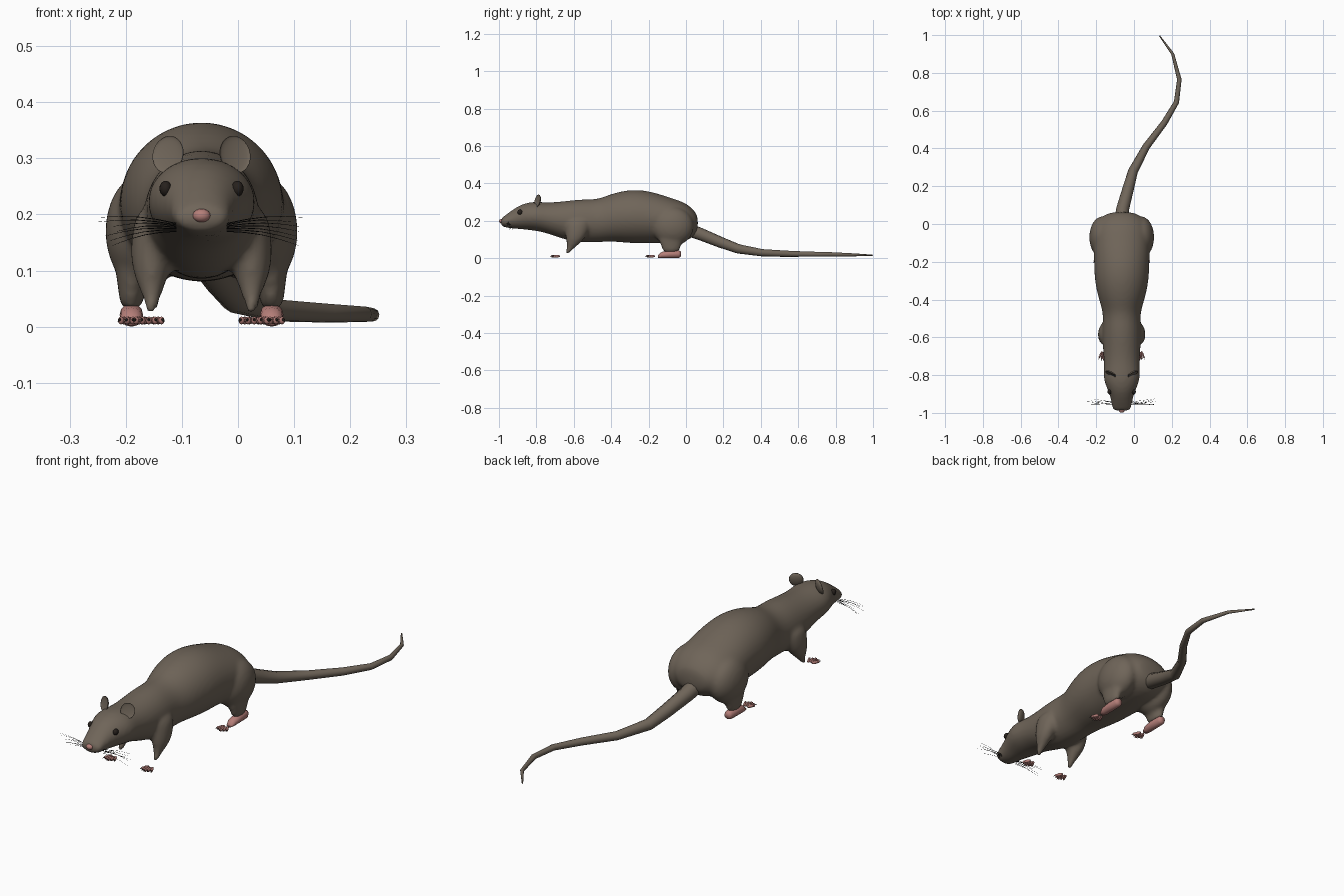
import bpy, bmesh, math, random
from mathutils import Vector, Matrix

MID = -0.065          # the animal's centre line in x
SIDES = ((-1, "right"), (1, "left"))
random.seed(3)

cube = bpy.data.objects.get("Cube")
if cube:
    bpy.data.objects.remove(cube)


def material(name, color):
    m = bpy.data.materials.new(name)
    m.use_nodes = True
    m.diffuse_color = (*color, 1)
    m.node_tree.nodes["Principled BSDF"].inputs["Base Color"].default_value = (*color, 1)
    return m


FUR = material("brown_fur", (0.16, 0.13, 0.1))
PINK = material("pink_skin", (0.46, 0.21, 0.19))
EYE = material("dark_eye", (0.02, 0.015, 0.012))
WHISKER = material("black_whisker", (0.008, 0.008, 0.008))


def finish(name, bm, mat):
    bmesh.ops.recalc_face_normals(bm, faces=bm.faces)
    for f in bm.faces:
        f.smooth = True
    me = bpy.data.meshes.new(name)
    bm.to_mesh(me)
    bm.free()
    me.materials.append(mat)
    ob = bpy.data.objects.new(name, me)
    bpy.context.collection.objects.link(ob)
    return ob


def loft(bm, rings, n=20):
    """Skin elliptical rings given as (centre, half axis u, half axis v)."""
    loops = []
    for c, u, v in rings:
        angles = [math.tau * i / n for i in range(n)]
        loops.append([bm.verts.new(c + u * math.cos(a) + v * math.sin(a)) for a in angles])
    for a, b in zip(loops, loops[1:]):
        for i in range(n):
            j = (i + 1) % n
            bm.faces.new((a[i], a[j], b[j], b[i]))
    bm.faces.new(loops[0])
    bm.faces.new(loops[-1])


def lengthwise(x, rows):
    """Rows of y, bottom, top, half width."""
    return [(Vector((x, y, (lo + hi) / 2)), Vector((w, 0, 0)), Vector((0, 0, (hi - lo) / 2)))
            for y, lo, hi, w in rows]


def upright(side, rows):
    """Rows of x, y, z, half width, half depth."""
    return [(Vector((MID + side * x, y, z)), Vector((w, 0, 0)), Vector((0, d, 0)))
            for x, y, z, w, d in rows]


def ball(bm, loc, size, rot=None, seg=16):
    m = Matrix.Translation(loc) @ (rot or Matrix()) @ Matrix.Diagonal((*size, 1))
    return bmesh.ops.create_uvsphere(bm, u_segments=seg, v_segments=seg // 2 + 2,
                                     radius=1, matrix=m)["verts"]


# Body with head, haunches and legs fused into one skin
bm = bmesh.new()
loft(bm, lengthwise(MID, [
    (-0.99, .175, .21, .035), (-.98, .167, .22, .052), (-.93, .158, .258, .056),
    (-.88, .155, .29, .074), (-.82, .148, .304, .1), (-.76, .138, .3, .094),
    (-.7, .117, .3, .097), (-.62, .09, .31, .103), (-.55, .083, .317, .104),
    (-.47, .083, .315, .098), (-.4, .09, .347, .123), (-.3, .078, .37, .146),
    (-.2, .078, .364, .148), (-.08, .08, .324, .152), (0, .088, .298, .143),
    (.045, .118, .255, .1), (.064, .15, .225, .055)]))
for s, _ in SIDES:
    ball(bm, (MID + s * .102, -.07, .17), (.072, .115, .105))
    loft(bm, upright(s, [
        (.11, -.075, .17, .05, .09), (.122, -.08, .1, .032, .07),
        (.125, -.08, .06, .023, .05), (.125, -.08, .028, .02, .044)]))
    loft(bm, upright(s, [
        (.07, -.575, .22, .045, .07), (.084, -.58, .16, .043, .065),
        (.09, -.592, .1, .036, .05), (.089, -.61, .065, .02, .026),
        (.089, -.63, .036, .012, .013), (.089, -.635, .024, .011, .011)]))
body = finish("body", bm, FUR)
sub = body.modifiers.new("round", 'SUBSURF')
sub.levels = sub.render_levels = 2
rem = body.modifiers.new("fuse", 'REMESH')
rem.mode = 'VOXEL'
rem.voxel_size = 0.009
rem.use_smooth_shade = True
smooth = body.modifiers.new("blend", 'SMOOTH')
smooth.factor = 0.5
smooth.iterations = 6

# Tail: a tapering bent tube lying on the floor
cu = bpy.data.curves.new("tail", 'CURVE')
cu.dimensions = '3D'
cu.bevel_depth = 1
cu.bevel_resolution = 3
cu.use_fill_caps = True
path = [(-.068, .02, .15, .036), (-.06, .08, .128, .034), (-.03, .19, .083, .03),
        (-.005, .28, .05, .026), (.065, .41, .029, .02), (.16, .535, .024, .017),
        (.225, .645, .022, .014), (.24, .765, .021, .012), (.205, .9, .018, .008),
        (.135, .997, .016, .003)]
sp = cu.splines.new('POLY')
sp.points.add(len(path) - 1)
for p, (x, y, z, r) in zip(sp.points, path):
    p.co = (x, y, z, 1)
    p.radius = r
cu.materials.append(FUR)
bpy.context.collection.objects.link(bpy.data.objects.new("tail", cu))

# Nose
bm = bmesh.new()
ball(bm, (MID, -.986, .198), (.016, .013, .012))
finish("nose", bm, PINK)


def paw(name, x, y, spread):
    """Five fanned toes, each with a fleshy root and a small claw."""
    toes, claws = bmesh.new(), bmesh.new()
    for i in range(-2, 3):
        turn = Matrix.Rotation(i * .2, 4, 'Z')
        fwd = turn @ Vector((0, -1, 0))
        root = Vector((x + i * spread, y + abs(i) * .005, .011))
        ball(toes, root, (.0055, .019, .007), turn, 8)
        ball(toes, root + fwd * .014, (.0055, .007, .007), turn, 8)
        tilt = turn @ Matrix.Rotation(math.radians(105), 4, 'X')
        bmesh.ops.create_cone(claws, segments=6, radius1=.003, radius2=0, depth=.012,
                              cap_ends=True,
                              matrix=Matrix.Translation(root + fwd * .024) @ tilt)
    finish(name + "_toes", toes, PINK)
    finish(name + "_claws", claws, EYE)


for s, label in SIDES:
    # Ears: shallow bowls opening forward and outward
    bm = bmesh.new()
    for v in bmesh.ops.create_uvsphere(bm, u_segments=20, v_segments=12, radius=1)["verts"]:
        if v.co.y < 0:
            v.co.y *= -.35
    turn = Matrix.Rotation(s * .5, 4, 'Z') @ Matrix.Rotation(-.22, 4, 'X')
    place = Matrix.Translation((MID + s * .06, -.795, .307)) @ turn
    bm.transform(place @ Matrix.Diagonal((.031, .014, .034, 1)))
    finish(label + "_ear", bm, FUR)

    # Eyes
    bm = bmesh.new()
    ball(bm, (MID + s * .064, -.888, .246), (.011, .014, .014))
    finish(label + "_eye", bm, EYE)

    # Hind foot: a flat wedge under the leg
    bm = bmesh.new()
    loft(bm, lengthwise(MID + s * .125, [
        (-.028, .008, .036, .014), (-.04, .001, .042, .02), (-.09, 0, .042, .021),
        (-.13, 0, .034, .02), (-.15, .002, .016, .013)]), 12)
    finish(label + "_hind_foot", bm, PINK)
    paw(label + "_hind", MID + s * .122, -.192, .008)
    paw(label + "_front", MID + s * .094, -.7, .0085)

    # Whiskers: thin curved hairs fanning from the muzzle
    cu = bpy.data.curves.new(label + "_whiskers", 'CURVE')
    cu.dimensions = '3D'
    cu.bevel_depth = .0009
    cu.bevel_resolution = 0
    for i in range(7):
        t = i / 6
        reach = random.uniform(.15, .185)
        root = Vector((MID + s * .045, -.955 + .012 * (i % 2), .17 + .014 * t))
        tip = Vector((MID + s * reach, random.uniform(-.96, -.92), .145 + .05 * t))
        sp = cu.splines.new('POLY')
        sp.points.add(4)
        for k, p in enumerate(sp.points):
            q = root.lerp(tip, k / 4)
            q.z += .006 * math.sin(math.pi * k / 4)
            p.co = (*q, 1)
            p.radius = 1.1 - k * .2
    cu.materials.append(WHISKER)
    ob = bpy.data.objects.new(label + "_whiskers", cu)
    bpy.context.collection.objects.link(ob)
